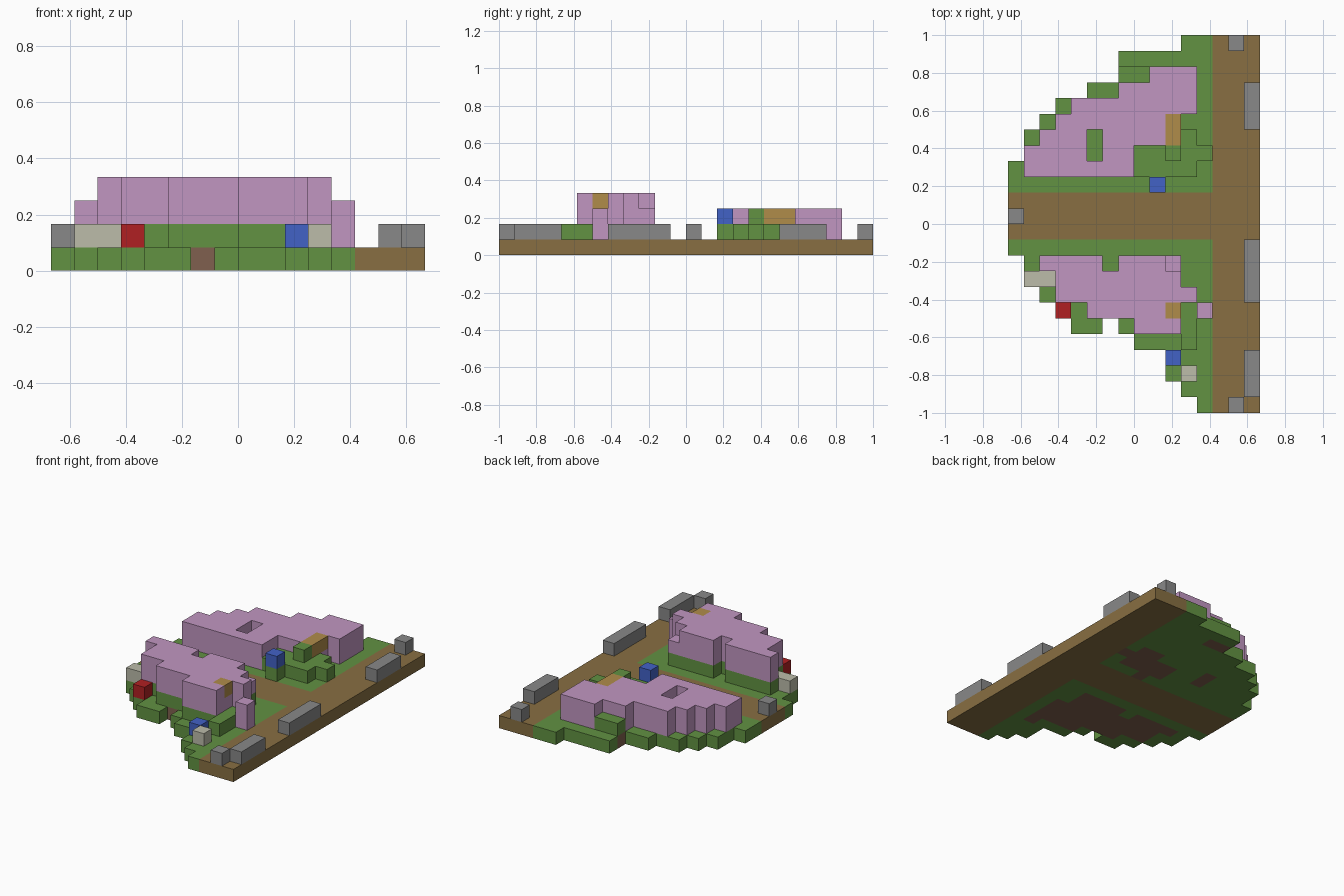
import bpy
import bmesh
from mathutils import Vector

cube = bpy.data.objects.get("Cube")
if cube:
    bpy.data.objects.remove(cube, do_unlink=True)

U = 1 / 12                     # edge of one block
NX, NY = 16, 24                # plot size in blocks


def material(name, r, g, b):
    lin = [((c / 255 + 0.055) / 1.055) ** 2.4 for c in (r, g, b)] + [1]
    m = bpy.data.materials.new(name)
    m.use_nodes = True
    m.diffuse_color = lin
    m.node_tree.nodes["Principled BSDF"].inputs["Base Color"].default_value = lin
    return m


MATS = {
    "grass": material("grass green", 98, 146, 66),
    "soil": material("soil brown", 128, 96, 78),
    "path": material("path brown", 136, 111, 66),
    "pink": material("pink wall", 193, 150, 193),
    "stone": material("stone grey", 136, 136, 136),
    "pale": material("pale stone", 188, 188, 170),
    "red": material("red", 176, 32, 34),
    "blue": material("blue", 66, 98, 198),
    "ochre": material("ochre wood", 176, 140, 74),
}

cells = {}                     # block position -> (part, colour)


def fill(part, colour, x0, x1, y0, y1, z0, z1=None):
    """Fill a box of blocks; upper limits are exclusive."""
    for x in range(x0, x1):
        for y in range(y0, y1):
            for z in range(z0, z1 or z0 + 1):
                cells[x, y, z] = (part, colour)


def fill_rows(part, colour, y, runs, z0, z1=None):
    """Stack rows of blocks towards the back, one (start, end) run per row."""
    for i, (a, b) in enumerate(runs):
        fill(part, colour, a, b, y + i, y + i + 1, z0, z1)


# Ground: stepped left edge, one start per row from front to back
starts = [12, 11, 10, 10, 8, 4, 3, 2, 1, 1] + [0] * 6 + [1, 1, 2, 3, 5, 7, 7, 11]
fill_rows("ground", "grass", 0, [(s, NX) for s in starts], 0)
del cells[6, 5, 0]

# Paths: long one on the +x edge, short one across the middle
fill("ground", "path", 13, NX, 0, NY, 0)
fill("ground", "path", 0, 13, 11, 14, 0)

# Front house: grass plinth carrying two storeys of pink wall
front = [(8, 11), (5, 11), (3, 12), (3, 11), (2, 11)]
fill_rows("front_plinth", "grass", 5, front, 1)
fill("front_plinth", "grass", 11, 12, 4, 7, 1)
fill_rows("front_house", "pink", 5, front, 2, 4)
for z in (1, 2, 3):
    del cells[6, 9, z]         # notch in the back wall
del cells[10, 9, 3]            # lowered corner
fill("front_house", "pink", 12, 13, 6, 7, 1, 3)
fill("front_roof_block", "ochre", 10, 11, 6, 7, 3)

# Back house: two storeys set straight on the ground
back = [(1, 8), (1, 8), (2, 10), (3, 11), (4, 12), (7, 12), (9, 12)]
fill_rows("back_house", "pink", 15, back, 1, 3)
for y in (16, 17):
    del cells[5, y, 2]         # open courtyard
fill("courtyard", "grass", 5, 6, 16, 18, 1)
fill("back_step", "grass", 7, 9, 21, 22, 1)

# Terraced garden beside the back house
fill_rows("garden", "grass", 15, [(8, 12), (8, 13), (10, 12)], 1)
fill("garden", "grass", 10, 11, 16, 17, 2)
fill("garden", "grass", 9, 10, 14, 15, 1)
fill("garden_blue_block", "blue", 9, 10, 14, 15, 2)
fill("back_roof_blocks", "ochre", 10, 11, 17, 19, 2)

# Low stone walls along the paths
for n, (x, y0, y1) in enumerate([(14, 0, 1), (15, 1, 4), (15, 7, 11),
                                 (15, 18, 21), (14, 23, 24), (0, 12, 13)]):
    fill(f"stone_wall_{n + 1}", "stone", x, x + 1, y0, y1, 1)

# Loose coloured blocks
fill("red_block", "red", 3, 4, 6, 7, 1)
fill("blue_block", "blue", 10, 11, 3, 4, 1)
fill("left_pale_block", "pale", 1, 3, 8, 9, 1)
fill("right_pale_block", "pale", 11, 12, 2, 3, 1)

# Covered grass turns to soil
for (x, y, z), (part, colour) in list(cells.items()):
    if z == 0 and colour == "grass" and cells.get((x, y, 1), ("", ""))[1] == "grass":
        cells[x, y, z] = (part, "soil")


def build(part):
    """Skin the exposed sides of one part and merge its flat faces."""
    own = {p: c for p, (name, c) in cells.items() if name == part}
    colours = sorted(set(own.values()))
    bm = bmesh.new()
    verts = {}

    def vert(p):
        key = tuple(round(2 * v) for v in p)
        if key not in verts:
            verts[key] = bm.verts.new(((p.x - NX / 2) * U, (p.y - NY / 2) * U, p.z * U))
        return verts[key]

    for pos, colour in own.items():
        centre = Vector(pos) + Vector((0.5, 0.5, 0.5))
        for axis in range(3):
            for sign in (-1, 1):
                n = Vector((0, 0, 0))
                n[axis] = sign
                if tuple(int(a + b) for a, b in zip(pos, n)) in cells:
                    continue
                s = Vector((0, 0, 0))
                s[(axis + 1) % 3] = 1
                t = n.cross(s)
                corners = [centre + (n + a * s + b * t) / 2
                           for a, b in ((-1, -1), (1, -1), (1, 1), (-1, 1))]
                face = bm.faces.new([vert(c) for c in corners])
                face.material_index = colours.index(colour)
    bmesh.ops.dissolve_limit(bm, angle_limit=0.01, verts=bm.verts[:],
                             edges=bm.edges[:], delimit={"MATERIAL"})
    mesh = bpy.data.meshes.new(part)
    bm.to_mesh(mesh)
    bm.free()
    for c in colours:
        mesh.materials.append(MATS[c])
    bpy.context.scene.collection.objects.link(bpy.data.objects.new(part, mesh))


for part in dict.fromkeys(name for name, _ in cells.values()):
    build(part)
